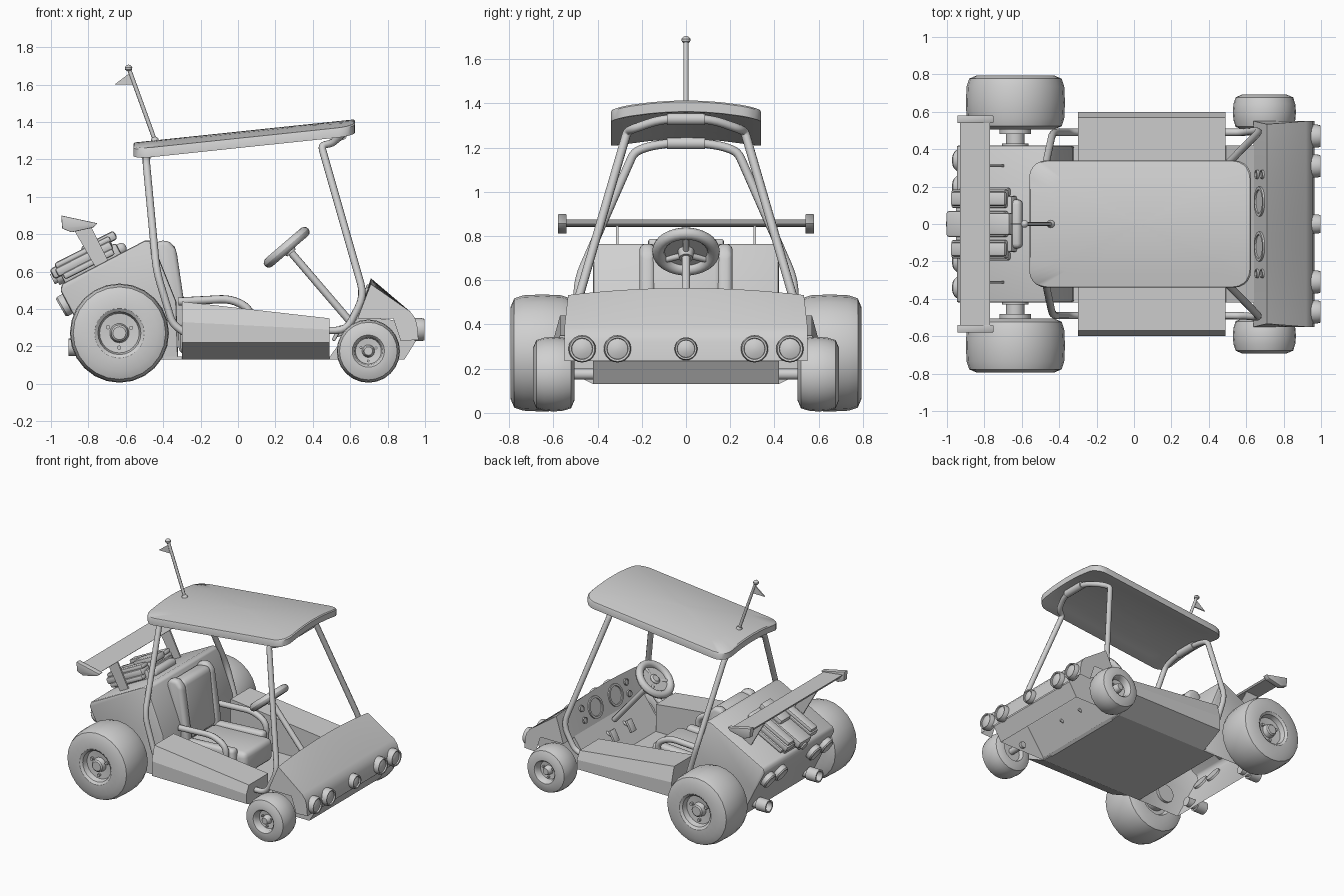
import bpy, bmesh, math
from mathutils import Vector, Matrix

if "Cube" in bpy.data.objects:
    bpy.data.objects.remove(bpy.data.objects["Cube"])

grey = bpy.data.materials.new("light_grey")
grey.diffuse_color = (0.63, 0.63, 0.63, 1)
grey.use_nodes = True
grey.node_tree.nodes["Principled BSDF"].inputs["Base Color"].default_value = grey.diffuse_color

def finish(name, bm, bevel=0, angle=35, segs=2):
    bmesh.ops.recalc_face_normals(bm, faces=bm.faces)
    me = bpy.data.meshes.new(name)
    bm.to_mesh(me)
    bm.free()
    ob = bpy.data.objects.new(name, me)
    bpy.context.collection.objects.link(ob)
    me.materials.append(grey)
    bpy.ops.object.select_all(action='DESELECT')
    bpy.context.view_layer.objects.active = ob
    ob.select_set(True)
    if bevel:
        m = ob.modifiers.new("bevel", 'BEVEL')
        m.width, m.segments = bevel, segs
        bpy.ops.object.modifier_apply(modifier="bevel")
    bpy.ops.object.shade_smooth_by_angle(angle=math.radians(angle))
    return ob

def loft(name, rings, bevel=0, skip=(), **kw):
    """Skin a list of equal-length point rings; skip leaves chosen sides open."""
    bm = bmesh.new()
    vs = [[bm.verts.new(p) for p in r] for r in rings]
    n = len(rings[0])
    for a, b in zip(vs, vs[1:]):
        for i in range(n):
            if i not in skip:
                j = (i + 1) % n
                bm.faces.new((a[i], a[j], b[j], b[i]))
    bm.faces.new(vs[0])
    bm.faces.new(vs[-1])
    return finish(name, bm, bevel, **kw)

def slab(name, pts, y0, y1, bevel=0, **kw):
    """Side profile (x, z) extruded across y."""
    return loft(name, [[(x, y, z) for x, z in pts] for y in (y0, y1)], bevel, **kw)

def box(name, loc, size, tilt=0, bevel=0, **kw):
    bm = bmesh.new()
    bmesh.ops.create_cube(bm, size=1)
    bmesh.ops.transform(bm, verts=bm.verts, matrix=Matrix.Translation(loc)
                        @ Matrix.Rotation(tilt, 4, 'Y') @ Matrix.Diagonal((*size, 1)))
    return finish(name, bm, bevel, **kw)

def lathe(name, loc, axis, profile, n=24):
    """Revolve (distance along axis, radius) points."""
    q = Vector(axis).to_track_quat('Z', 'Y')
    rings = [[Vector(loc) + q @ Vector((r * math.cos(t), r * math.sin(t), d))
              for t in (2 * math.pi * i / n for i in range(n))] for d, r in profile]
    return loft(name, rings)

def tube(name, pts, rad, corner=0.05, n=10):
    """Round bar along a path with filleted corners."""
    pts = [Vector(p) for p in pts]
    path = [pts[0]]
    for a, p, b in zip(pts, pts[1:], pts[2:]):
        r = min(corner, (a - p).length * .45, (b - p).length * .45)
        s, e = p + (a - p).normalized() * r, p + (b - p).normalized() * r
        path += [s * (1 - t) ** 2 + p * 2 * t * (1 - t) + e * t * t for t in (0, .25, .5, .75, 1)]
    path.append(pts[-1])
    rings, side = [], None
    for i, p in enumerate(path):
        d = (path[min(i + 1, len(path) - 1)] - path[max(i - 1, 0)]).normalized()
        side = d.orthogonal() if side is None else side - d * side.dot(d)
        side.normalize()
        up = d.cross(side)
        rings.append([p + rad * (side * math.cos(t) + up * math.sin(t))
                      for t in (2 * math.pi * k / n for k in range(n))])
    return loft(name, rings, angle=50)

# floor pan and hollow rear engine body, open underneath
slab("floor_pan", [(-.4, .13), (.48, .13), (.5, .145), (-.4, .145)], -.42, .42)
slab("rear_body", [(-.32, .13), (-.33, .44), (-.46, .765), (-.50, .765), (-.94, .535), (-.95, .50),
                   (-.87, .35), (-.76, .13)], -.42, .42, .012, skip=(7,))

# hollow nose with crowned hood, toe board and lower front panel
nose = [(.64, .35), (.71, .565), (.92, .387), (.945, .355), (.957, .32), (.965, .235), (.87, .23), (.83, .35)]
ys = [k * .055 for k in range(-10, 11)]
loft("nose", [[(x, y * (.97 if z > .5 else 1), z - (.032 * (y / .55) ** 2 if z > .5 else 0))
               for x, z in nose] for y in ys], skip=(5, 6, 7))
slab("nose_keel", [(.48, .13), (.645, .36), (.94, .33), (.955, .235), (.89, .13)], -.42, .42, skip=(1, 4))

# headlights
for y, r in ((0, .052), (.31, .062), (-.31, .062), (.47, .062), (-.47, .062)):
    lathe("headlight", (.945, y, .29), (1, 0, 0),
          [(0, r), (.035, r), (.052, r * .92), (.05, r * .78), (.04, r * .75), (.048, r * .4), (.05, .003)], 20)

# dashboard gauges
dash_n = Vector((-.215, 0, .07)).normalized()
for s in (1, -1):
    for y, t, r in ((.12, .52, .08), (.265, .72, .024), (.265, .32, .024)):
        lathe("gauge", (.64 + .07 * t, s * y, .35 + .2 * t), dash_n,
              [(-.02, r), (.012, r), (.012, r * .8), (.005, r * .78), (.005, .002)], 18)

# side pods, wheels, axles
def wheel(name, x, s, rad, y0, y1, rim, c):
    w = y1 - y0
    tyre = [(.03, rim * .6), (.03, rim), (0, rim * 1.15), (0, rad - c), (c * .3, rad - c * .3),
            (c, rad - .004), (w / 2, rad), (w - c, rad - .004), (w - c * .3, rad - c * .3),
            (w, rad - c), (w, rim * 1.15), (w - .012, rim), (w - .05, rim * .92), (w - .055, rim * .45),
            (w - .02, rim * .38), (w - .012, rim * .3), (w - .012, .003)]
    lathe(name, (x, s * y0, rad + .006), (0, s, 0), tyre, 24)
    for k in range(3):
        a = k * 2 * math.pi / 3 + .5
        lathe("wheel_nut", (x + rim * .62 * math.cos(a), s * (y1 - .06), rad + rim * .62 * math.sin(a)),
              (0, s, 0), [(0, rim * .1), (.025, rim * .1)], 8)

for s in (1, -1):
    loft("side_pod", [[(x, s * y, z) for y, z in ((.34, .13), (.42, .13), (.6, .22), (.6, zm), (.57, zt),
                                                  (.34, zt))]
                      for x, zm, zt in ((-.3, .33, .44), (.49, .29, .35))], angle=15)
    wheel("rear_wheel", -.634, s, .265, .505, .795, .115, .06)
    wheel("front_wheel", .697, s, .169, .505, .692, .075, .05)
    lathe("rear_axle", (-.635, s * .40, .268), (0, s, 0),
          [(0, .07), (.03, .07), (.03, .05), (.08, .05), (.08, .085), (.15, .085)], 16)
    tube("front_axle", [(.695, s * .4, .175), (.695, s * .56, .175)], .025)

    # rear lights and exhausts
    for y in (.2, .34):
        lathe("rear_light", (-.90, s * y, .435), (-.86, 0, -.5),
              [(0, .06), (.045, .06), (.055, .052), (.05, .042), (.048, .003)], 18)
    lathe("exhaust", (-.74, s * .3, .195), (-1, 0, 0),
          [(0, .035), (.08, .035), (.08, .047), (.165, .047), (.165, .036), (.1, .034), (.1, .003)], 16)

    # spoiler end plates and struts
    slab("spoiler_end", [(-.945, .9), (-.75, .858), (-.775, .835), (-.89, .81), (-.94, .83)], s * .54, s * .58, .004)
    slab("spoiler_strut", [(-.89, .845), (-.79, .85), (-.69, .65), (-.76, .62)], s * .305, s * .317)

slab("spoiler_wing", [(-.93, .875), (-.77, .855), (-.78, .845), (-.90, .84)], -.55, .55)

# engine, placed in the slope of the rear deck
TILT = -math.radians(27)
def deck(u, y, n):
    c, s = math.cos(TILT), -math.sin(TILT)
    return (-.80 + u * c - n * s, y, .60 + u * s + n * c)

box("engine_block", deck(.03, 0, .03), (.34, .30, .08), TILT, .012)
box("engine_base", deck(.18, 0, .03), (.12, .26, .06), TILT, .025, segs=3)
box("air_intake", deck(.0, 0, .075), (.36, .14, .06), TILT, .015)
box("air_scoop", deck(.12, 0, .11), (.20, .12, .05), TILT, .015)
for s in (1, -1):
    box("cylinder_bank", deck(.01, s * .135, .07), (.33, .10, .05), TILT, .014)
    box("cylinder_cover", deck(.02, s * .135, .105), (.33, .075, .035), TILT, .014)
    box("bank_side", deck(.02, s * .17, .035), (.30, .05, .035), TILT, .012)
lathe("engine_pulley", deck(-.14, 0, .05), (-.89, 0, -.45), [(0, .045), (.03, .045), (.03, .03), (.05, .03)], 16)

# seat with bolsters and arm rails
box("seat_back", (-.37, 0, .53), (.12, .34, .44), -.12, .04, segs=3)
box("seat_cushion", (-.07, 0, .25), (.50, .34, .17), -.04, .04, segs=3)
for s in (1, -1):
    slab("seat_bolster", [(-.46, .3), (-.46, .72), (-.43, .765), (-.37, .765), (-.33, .72), (-.29, .45), (-.27, .3)],
         s * .14, s * .21, .025, segs=3)
    box("cushion_bolster", (-.10, s * .175, .26), (.42, .07, .19), -.06, .025, segs=3)
    tube("arm_rail", [(-.32, s * .24, .44), (-.04, s * .24, .455), (.07, s * .24, .40), (.06, s * .24, .14)], .022, .06)
    box("pedal", (.53, s * .1, .27), (.02, .06, .09), .5, .006)
    tube("pedal_arm", [(.53, s * .1, .26), (.60, s * .1, .28)], .01)

# steering wheel and column
axis = Vector((-.65, 0, .76))
hub = Vector((.26, 0, .73))
q = axis.to_track_quat('Z', 'Y')
def ring(t):
    return hub + q @ Vector((.125 * math.cos(t), .125 * math.sin(t), 0))
lathe("steering_wheel", hub, axis, [(.028 * math.sin(a), .125 + .028 * math.cos(a))
      for a in (2 * math.pi * i / 12 for i in range(13))], 32)
for k in range(3):
    tube("steering_spoke", [hub - axis * .02, ring(math.pi / 2 + k * 2 * math.pi / 3)], .014, n=8)
lathe("steering_hub", hub - axis * .04, axis, [(0, .03), (.045, .038), (.055, .025)], 16)
tube("steering_column", [hub, hub - axis * .52], .02)

# roll bars with padded sleeves
def bar(name, half):
    tube(name, half + [(x, -y, z) for x, y, z in reversed(half)], .02, .07)
bar("front_roll_bar", [(.45, .49, .285), (.58, .49, .285), (.675, .50, .47), (.445, .265, 1.275),
                       (.50, .24, 1.285), (.555, .11, 1.33)])
bar("rear_roll_bar", [(-.28, .49, .27), (-.35, .49, .32), (-.435, .49, .6), (-.49, .235, 1.18),
                      (-.49, .17, 1.205), (-.49, .08, 1.22)])
for x, z in ((.555, 1.33), (-.49, 1.22)):
    tube("bar_sleeve", [(x, -.085, z), (x, .085, z)], .028, n=12)

# arched, tilted roof with rounded corners
def outline(hx, hy, r):
    pts = []
    for cx, cy, a0 in ((1, 1, 0), (-1, 1, 90), (-1, -1, 180), (1, -1, 270)):
        arc = []
        for k in range(6):
            a = math.radians(a0 + k * 18)
            arc.append((cx * (hx - r) + r * math.cos(a), cy * (hy - r) + r * math.sin(a)))
        pts += arc
        # points along the following straight edge, so the arch shows
        end = (-1, 1) if a0 == 0 else (-1, -1) if a0 == 90 else (1, -1) if a0 == 180 else (1, 1)
        sx, sy = arc[-1]
        ex, ey = (sx, end[1] * (hy - r)) if a0 in (90, 270) else (end[0] * (hx - r), sy)
        pts += [(sx + (ex - sx) * t / 6, sy + (ey - sy) * t / 6) for t in range(1, 6)]
    return pts
def roof_ring(k, dz):
    return [(.033 + x * k, y * k, 1.312 + x * k * .105 + dz + .037 * (1 - (y * k / .34) ** 2))
            for x, y in outline(.593, .34, .09)]
loft("roof", [roof_ring(k, -.05) for k in (.01, .25, .5, .75, .97)] + [roof_ring(1, -.048), roof_ring(1, -.004),
     roof_ring(.988, .003)] + [roof_ring(k, .003) for k in (.75, .5, .25, .01)], angle=40)

# flag on an antenna
tube("antenna", [(-.44, 0, 1.29), (-.585, 0, 1.69)], .011, n=8)
lathe("antenna_base", (-.437, 0, 1.28), (-.34, 0, .94), [(0, .022), (.03, .02), (.04, .012)], 12)
lathe("antenna_tip", (-.585, 0, 1.672), (0, 0, 1), [(0, .01), (.008, .019), (.02, .02), (.03, .012), (.034, .003)], 12)
slab("flag", [(-.575, 1.665), (-.66, 1.60), (-.555, 1.60)], -.004, .004)
